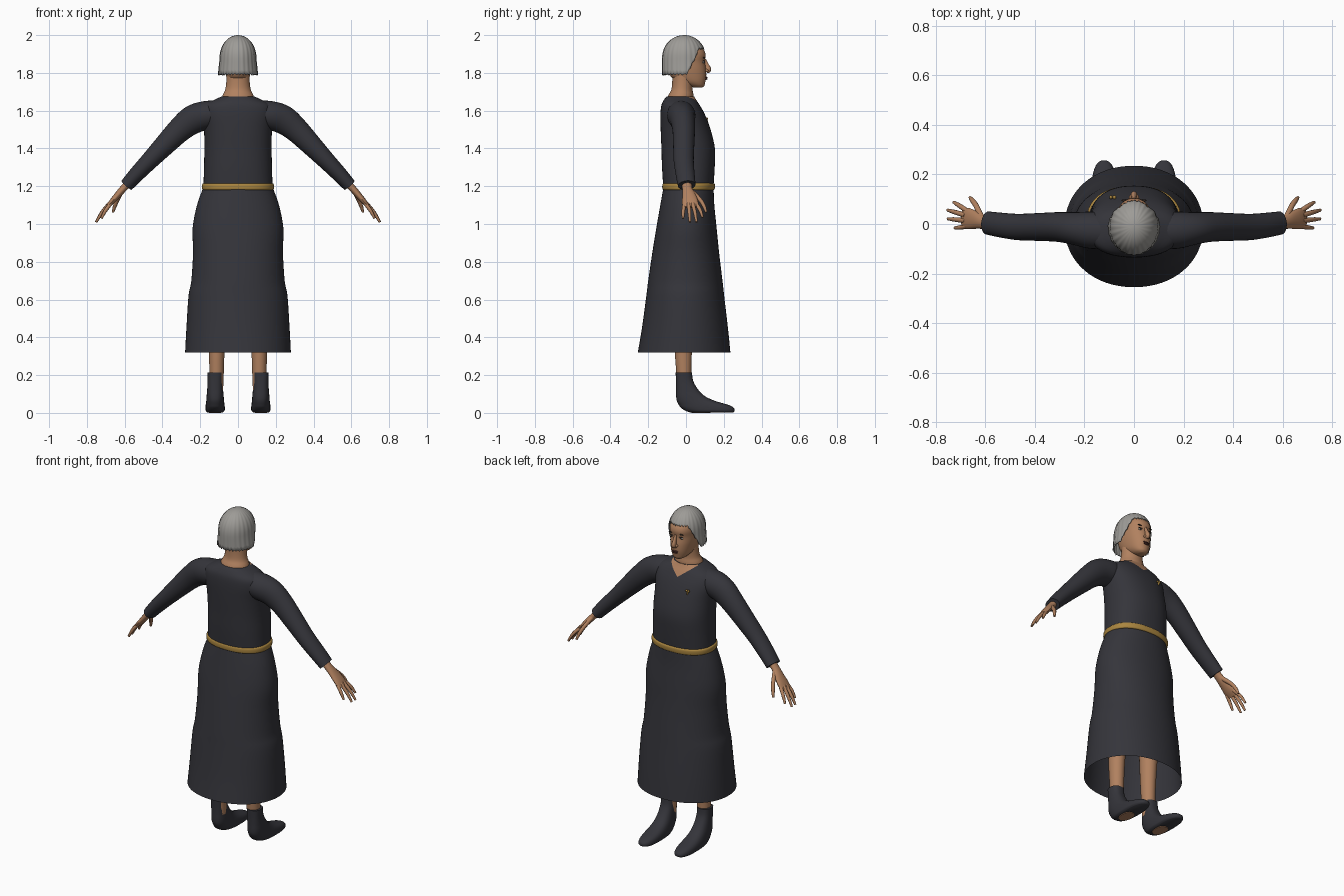
import bpy, bmesh, math
from mathutils import Vector

old = bpy.data.objects.get("Cube")
if old:
    bpy.data.objects.remove(old)


def material(name, r, g, b):
    m = bpy.data.materials.new(name)
    m.use_nodes = True
    m.diffuse_color = (r, g, b, 1)
    m.node_tree.nodes["Principled BSDF"].inputs["Base Color"].default_value = (r, g, b, 1)
    return m


SKIN = material("skin", .44, .22, .115)
CLOTH = material("dark cloth", .035, .035, .043)
GOLD = material("gold", .40, .235, .05)
HAIR = material("grey hair", .34, .33, .31)
LIPS = material("dark lips", .09, .03, .025)
DARK = material("dark brown", .03, .02, .015)
WHITE = material("eye white", .5, .47, .42)


def finish(name, bm, mats, mirror=False, angle=50):
    bmesh.ops.remove_doubles(bm, verts=bm.verts, dist=.00005)
    bmesh.ops.recalc_face_normals(bm, faces=bm.faces)
    me = bpy.data.meshes.new(name)
    bm.to_mesh(me)
    bm.free()
    for m in mats:
        me.materials.append(m)
    ob = bpy.data.objects.new(name, me)
    bpy.context.collection.objects.link(ob)
    if mirror:
        ob.modifiers.new("mirror", 'MIRROR').use_mirror_merge = False
    bpy.ops.object.select_all(action='DESELECT')
    ob.select_set(True)
    bpy.context.view_layer.objects.active = ob
    bpy.ops.object.shade_smooth_by_angle(angle=math.radians(angle))
    return ob


def resample(rows, k=4):
    """Smooth curve through the rows of numbers."""
    out = []
    for i in range(len(rows) - 1):
        a, b, c, d = (rows[max(0, min(len(rows) - 1, i + j))] for j in (-1, 0, 1, 2))
        for s in range(k):
            t = s / k
            out.append([.5 * (2 * q + (r - p) * t + (2 * p - 5 * q + 4 * r - w) * t * t
                              + (3 * q - p - 3 * r + w) * t ** 3)
                        for p, q, r, w in zip(a, b, c, d)])
    return out + [list(rows[-1])]


def ring(c, u, v, n, p=2.0):
    pts = []
    for i in range(n):
        a = math.tau * i / n
        ca, sa = math.cos(a), math.sin(a)
        pts.append(c + u * math.copysign(abs(ca) ** (2 / p), ca)
                   + v * math.copysign(abs(sa) ** (2 / p), sa))
    return pts


def skin_rings(bm, rings, caps=True):
    vs = [[bm.verts.new(p) for p in r] for r in rings]
    n = len(vs[0])
    for a, b in zip(vs, vs[1:]):
        for i in range(n):
            bm.faces.new((a[i], a[(i + 1) % n], b[(i + 1) % n], b[i]))
    if caps:
        bm.faces.new(vs[0][::-1])
        bm.faces.new(vs[-1])


def stack(bm, rows, n=48, p=2.0, cx=0, caps=True):
    """Horizontal sections: height, half width, back y, front y."""
    skin_rings(bm, [ring(Vector((cx, (yb + yf) / 2, z)), Vector((hx, 0, 0)),
                         Vector((0, (yf - yb) / 2, 0)), n, p)
                    for z, hx, yb, yf in resample(rows)], caps)


def tube(bm, rows, n=12, k=4):
    """Path points: x, y, z, radius across, radius along y."""
    rows = resample(rows, k)
    pts = [Vector(r[:3]) for r in rows]
    rings = []
    for i, r in enumerate(rows):
        t = (pts[min(i + 1, len(pts) - 1)] - pts[max(i - 1, 0)]).normalized()
        v = Vector((0, 1, 0))
        v = (v - t * v.dot(t)).normalized()
        rings.append(ring(pts[i], t.cross(v) * r[3], v * r[4], n))
    skin_rings(bm, rings)


def blob(bm, c, s):
    made = bmesh.ops.create_uvsphere(bm, u_segments=12, v_segments=8, radius=1)["verts"]
    bmesh.ops.scale(bm, vec=s, verts=made)
    bmesh.ops.translate(bm, vec=c, verts=made)


# Skirt, open at the hem
bm = bmesh.new()
stack(bm, [(.32, .28, -.255, .235), (.45, .273, -.233, .222), (.62, .262, -.21, .202),
           (.7, .247, -.2, .193), (.85, .238, -.178, .175), (.98, .24, -.157, .162),
           (1.1, .217, -.136, .15), (1.19, .185, -.12, .146)], 64, 2.1, caps=False)
finish("skirt", bm, [CLOTH])

# Bodice with a V neckline cut into the front
bm = bmesh.new()
stack(bm, [(1.19, .183, -.12, .145), (1.3, .18, -.127, .152), (1.4, .178, -.13, .153),
           (1.5, .18, -.134, .13), (1.58, .19, -.135, .1), (1.63, .175, -.13, .072),
           (1.66, .12, -.115, .052), (1.676, .085, -.1, .043)], 64, 2.3)
for s in (1, -1):
    bmesh.ops.bisect_plane(bm, geom=bm.verts[:] + bm.edges[:] + bm.faces[:],
                           plane_co=(0, 0, 1.61), plane_no=(-.75 * s, 0, 1))
for f in bm.faces:
    c = f.calc_center_median()
    f.material_index = int(c.y > 0 and c.z > 1.61 + .75 * abs(c.x))
finish("bodice", bm, [CLOTH, SKIN])

# Belt
bm = bmesh.new()
stack(bm, [(1.18, .184, -.118, .146), (1.186, .19, -.125, .152),
           (1.209, .19, -.125, .153), (1.216, .182, -.118, .146)], 64, 2.3)
finish("belt", bm, [GOLD])

# Sleeves
bm = bmesh.new()
tube(bm, [(.08, -.03, 1.585, .07, .07), (.17, -.025, 1.575, .076, .075),
          (.24, -.018, 1.552, .076, .066), (.307, -.012, 1.5, .066, .06),
          (.39, -.012, 1.416, .056, .056), (.47, -.012, 1.333, .047, .053),
          (.54, -.004, 1.26, .041, .05), (.59, .004, 1.205, .036, .047)], 28)
finish("sleeves", bm, [CLOTH], True)

# Hands: palm, fingers, thumb
bm = bmesh.new()
tube(bm, [(.56, .004, 1.238, .021, .028), (.605, .006, 1.19, .019, .026),
          (.64, .016, 1.15, .017, .036), (.67, .022, 1.115, .014, .043),
          (.692, .024, 1.09, .008, .038)], 16)
for base, mid, tip in (((.672, .052), (.705, .074, 1.075), (.728, .088, 1.035)),
                       ((.68, .035), (.72, .047, 1.062), (.752, .056, 1.01)),
                       ((.68, .013), (.72, .018, 1.06), (.751, .021, 1.01)),
                       ((.672, -.008), (.702, -.014, 1.07), (.723, -.016, 1.03))):
    tube(bm, [(*base, 1.11, .01, .01), (*mid, .0095, .0095), (*tip, .006, .006)], 10)
tube(bm, [(.615, .025, 1.175, .012, .014), (.637, .073, 1.13, .011, .011),
          (.652, .095, 1.095, .01, .01), (.662, .107, 1.062, .006, .006)], 10)
finish("hands", bm, [SKIN], True)

# Legs
bm = bmesh.new()
stack(bm, [(.12, .034, -.045, .025), (.22, .038, -.052, .028), (.34, .042, -.06, .032),
           (.55, .052, -.065, .045), (.95, .07, -.07, .07)], 24, cx=.113)
finish("legs", bm, [SKIN], True)

# Ankle boots
bm = bmesh.new()
stack(bm, [(.003, .042, .02, .25), (.012, .05, -.005, .257), (.028, .051, -.028, .252),
           (.042, .05, -.038, .225), (.065, .047, -.049, .15), (.09, .045, -.052, .098),
           (.125, .042, -.052, .063), (.17, .04, -.053, .038), (.213, .041, -.055, .032)],
      32, 2.5, .121)
finish("boots", bm, [CLOTH], True)

# Bare patch under each sole
bm = bmesh.new()
stack(bm, [(0, .032, .03, .13), (.006, .034, .026, .134)], 24, 2.5, .121)
finish("sole_patches", bm, [SKIN], True)

# Neck
bm = bmesh.new()
stack(bm, [(1.63, .095, -.11, .04), (1.68, .082, -.094, .04), (1.71, .068, -.078, .035),
           (1.75, .062, -.073, .036), (1.8, .06, -.073, .04)], 32)
finish("neck", bm, [SKIN])

# Head with nose
bm = bmesh.new()
stack(bm, [(1.722, .018, .045, .085), (1.732, .036, .01, .097), (1.752, .052, -.04, .102),
           (1.78, .062, -.08, .107), (1.82, .07, -.098, .106), (1.86, .074, -.102, .1),
           (1.895, .076, -.102, .104), (1.925, .072, -.098, .092), (1.96, .054, -.08, .055),
           (1.982, .025, -.045, .02)], 40, 2.2)
tube(bm, [(0, .098, 1.872, .007, .008), (0, .108, 1.845, .009, .011),
          (0, .116, 1.818, .013, .017), (0, .108, 1.804, .014, .01)], 12)
for s in (1, -1):
    blob(bm, (.012 * s, .108, 1.812), (.008, .011, .008))
finish("head", bm, [SKIN])

# Eyes, brows and lips
for name, mat, c, size in (("eyes", WHITE, (.032, .092, 1.857), (.013, .006, .006)),
                           ("irises", DARK, (.032, .096, 1.857), (.006, .004, .0055)),
                           ("upper_lids", DARK, (.032, .094, 1.863), (.015, .005, .002)),
                           ("brows", DARK, (.034, .095, 1.88), (.018, .005, .003))):
    bm = bmesh.new()
    blob(bm, c, size)
    finish(name, bm, [mat], True)
bm = bmesh.new()
blob(bm, (0, .106, 1.776), (.021, .008, .005))
blob(bm, (0, .106, 1.768), (.018, .008, .005))
finish("lips", bm, [LIPS])

# Bobbed hair: ridged dome whose lower edge rises around the face
bm = bmesh.new()
columns, rows = 120, 16
rings = []
for j in range(rows + 1):
    pts = []
    for i in range(columns):
        a = math.tau * i / columns
        rise = max(0, min(1, (math.sin(a) * .116 - .015) / .07))
        bottom = 1.792 + .138 * rise + .005 * math.sin(i * 1.9)
        z = 2 - (2 - bottom) * (j / rows) ** 1.8
        up = max(0, z - 1.87) / .13
        size = max(0, 1 - up ** 2.2) ** .5 * (1 + .012 * math.cos(24 * a))
        flare = 1 + max(0, 1.87 - z) * 1.1
        pts.append(Vector((math.cos(a) * .097 * size * flare,
                           math.sin(a) * .116 * size - .01, z)))
    rings.append(pts)
skin_rings(bm, rings, False)
hair = finish("hair", bm, [HAIR])
shell = hair.modifiers.new("thickness", 'SOLIDIFY')
shell.thickness = .006

# Small gold brooch: two leaves and a stem
bm = bmesh.new()
for dx, dz, w, h in ((-.008, .006, .006, .009), (.006, .007, .007, .006), (0, -.006, .003, .012)):
    blob(bm, (-.085 + dx, .108, 1.55 + dz), (w, .008, h))
finish("brooch", bm, [GOLD])
